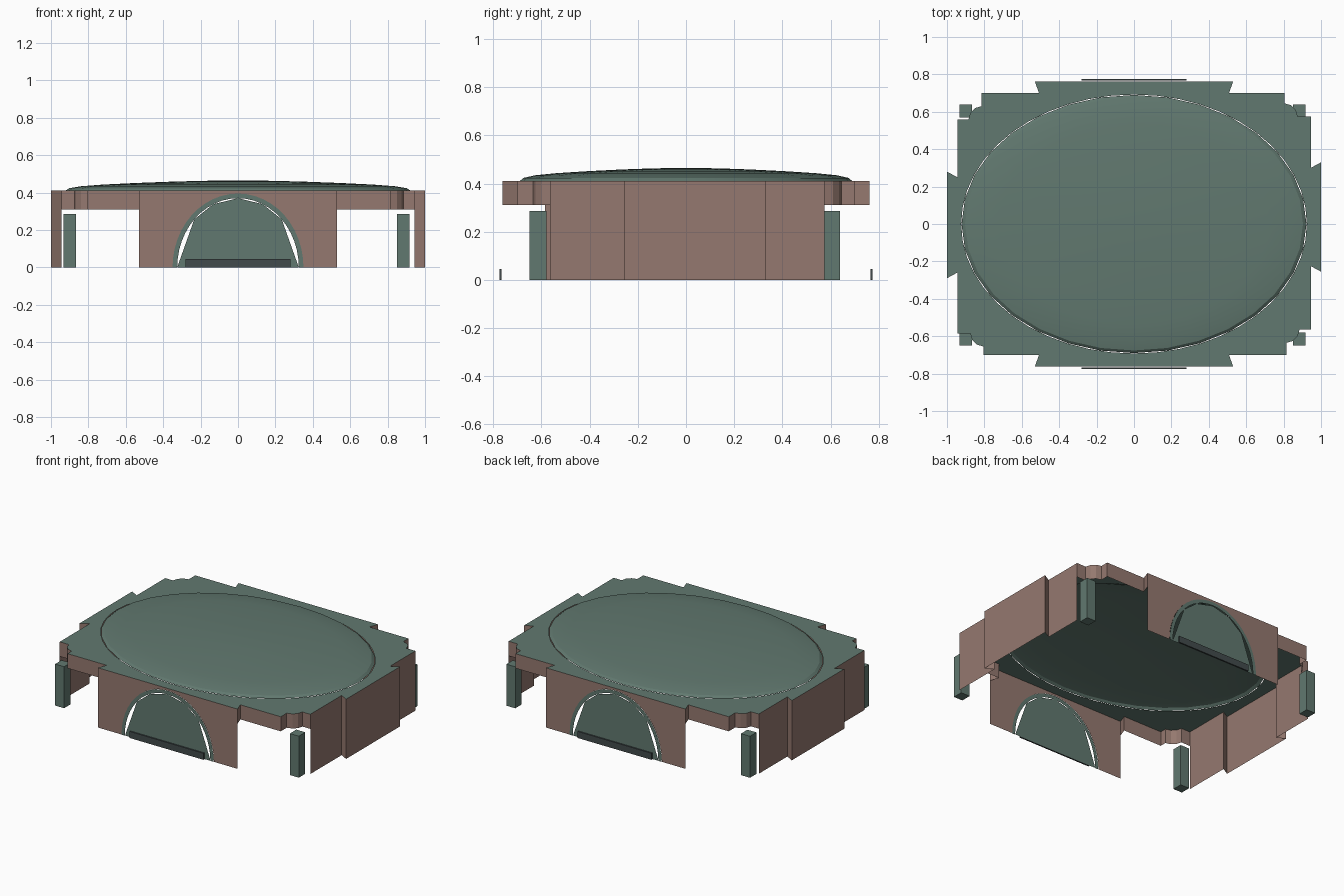
import bpy, bmesh
from math import sin, cos, pi, radians

if "Cube" in bpy.data.objects:
    bpy.data.objects.remove(bpy.data.objects["Cube"])


def material(name, rgb):
    m = bpy.data.materials.new(name)
    m.use_nodes = True
    m.diffuse_color = (*rgb, 1)
    m.node_tree.nodes["Principled BSDF"].inputs["Base Color"].default_value = (*rgb, 1)
    return m


BROWN = material("dusty brown", (.30, .19, .16))
GREEN = material("grey green", (.12, .19, .16))
DARK = material("dark slate", (.055, .07, .072))
ROOF_Z, BAND_Z, WALL_Y = .41, .31, .762


def finish(bm, name, mat):
    mesh = bpy.data.meshes.new(name)
    bm.to_mesh(mesh)
    bm.free()
    mesh.materials.append(mat)
    obj = bpy.data.objects.new(name, mesh)
    bpy.context.collection.objects.link(obj)
    return obj


def sheet(name, mat, faces):
    bm = bmesh.new()
    for points in faces:
        bm.faces.new([bm.verts.new(p) for p in points])
    return finish(bm, name, mat)


def box(name, mat, low, high):
    bm = bmesh.new()
    bmesh.ops.create_cube(bm, size=1)
    for v in bm.verts:
        v.co = [a if c < 0 else b for c, a, b in zip(v.co, low, high)]
    return finish(bm, name, mat)


def ellipse(rx, ry, n):
    return [(rx * cos(2 * pi * i / n), ry * sin(2 * pi * i / n)) for i in range(n)]


def arch(rx, rz, angles):
    return [(rx * cos(radians(a)), rz * sin(radians(a))) for a in angles]


# Roof outline: each corner is stepped, with a small rounded bulge
def corner(sx, sy, cx, cy, side):
    pts = [(.53, WALL_Y), (.508, .7), (cx, .7), (cx, cy + .07), (cx + .035, cy + .06),
           (cx + .06, cy + .035), (cx + .07, cy), (.945, cy), (.945, side - .03), (1, side)]
    pts = [(sx * x, sy * y) for x, y in pts]
    return pts if sx * sy < 0 else pts[::-1]


outline = (corner(1, -1, .815, .565, .255) + corner(1, 1, .805, .575, .33)
           + corner(-1, 1, .815, .56, .28) + corner(-1, -1, .805, .585, .29))

# Flat roof with an oval opening
bm = bmesh.new()
for loop in (outline, ellipse(.924, .692, 48)):
    vs = [bm.verts.new((x, y, ROOF_Z)) for x, y in loop]
    for a, b in zip(vs, vs[1:] + vs[:1]):
        bm.edges.new((a, b))
bmesh.ops.triangle_fill(bm, edges=bm.edges[:], use_beauty=True, normal=(0, 0, 1))
finish(bm, "roof", GREEN)

# Shallow oval dome
bm = bmesh.new()
profile = [(1, .41), (.98, .423), (.91, .434), (.78, .443), (.6, .451), (.4, .458), (.2, .463)]
rings = [[bm.verts.new((s * x, s * y, z)) for x, y in ellipse(.922, .69, 32)] for s, z in profile]
for low, high in zip(rings, rings[1:]):
    for i in range(len(low)):
        j = (i + 1) % len(low)
        bm.faces.new((low[i], low[j], high[j], high[i]))
top = bm.verts.new((0, 0, .465))
for a, b in zip(rings[-1], rings[-1][1:] + rings[-1][:1]):
    bm.faces.new((a, b, top))
dome = finish(bm, "dome", GREEN)
bpy.ops.object.select_all(action='DESELECT')
dome.select_set(True)
bpy.context.view_layer.objects.active = dome
bpy.ops.object.shade_smooth_by_angle(angle=radians(15))

# Walls hang from the outline: full height on the sides, a short band at the corners
side_walls, bands = [], []
for (ax, ay), (bx, by) in zip(outline, outline[1:] + outline[:1]):
    if min(abs(ay), abs(by)) > .75:
        continue
    full = min(abs(ax), abs(bx)) > .94
    z = 0 if full else BAND_Z
    face = [(ax, ay, z), (bx, by, z), (bx, by, ROOF_Z), (ax, ay, ROOF_Z)]
    (side_walls if full else bands).append(face)
sheet("side_walls", BROWN, side_walls)
sheet("corner_bands", BROWN, bands)

# Front and back walls with arched openings, trims, infill panels and sills
steps = [i * 7.5 for i in range(25)]
outer, inner = arch(.35, .395, steps), arch(.325, .37, steps)
wall = [(-.53, 0)] + outer[::-1] + [(.53, 0), (.53, ROOF_Z), (-.53, ROOF_Z)]
trim = [[outer[i], outer[i + 1], inner[i + 1], inner[i]] for i in range(len(outer) - 1)]
infill = arch(.325, .37, (0, 44, 66, 90, 114, 136, 180))
for name, s in (("front", -1), ("back", 1)):
    def upright(shape, y):
        return [(-s * x, s * y, z) for x, z in shape]

    sheet(name + "_wall", BROWN, [upright(wall, WALL_Y)])
    sheet(name + "_arch_trim", GREEN, [upright(q, WALL_Y + .002) for q in trim])
    sheet(name + "_arch_panel", GREEN, [upright(infill, WALL_Y)])
    ys = sorted((s * .766, s * .775))
    box(name + "_sill", DARK, (-.28, ys[0], 0), (.28, ys[1], .045))

# Corner posts
for xname, x in (("right", -.9), ("left", .883)):
    for yname, y in (("front", -.615), ("back", .605)):
        box(f"{yname}_{xname}_post", GREEN, (x - .034, y - .035, 0), (x + .034, y + .035, .285))
